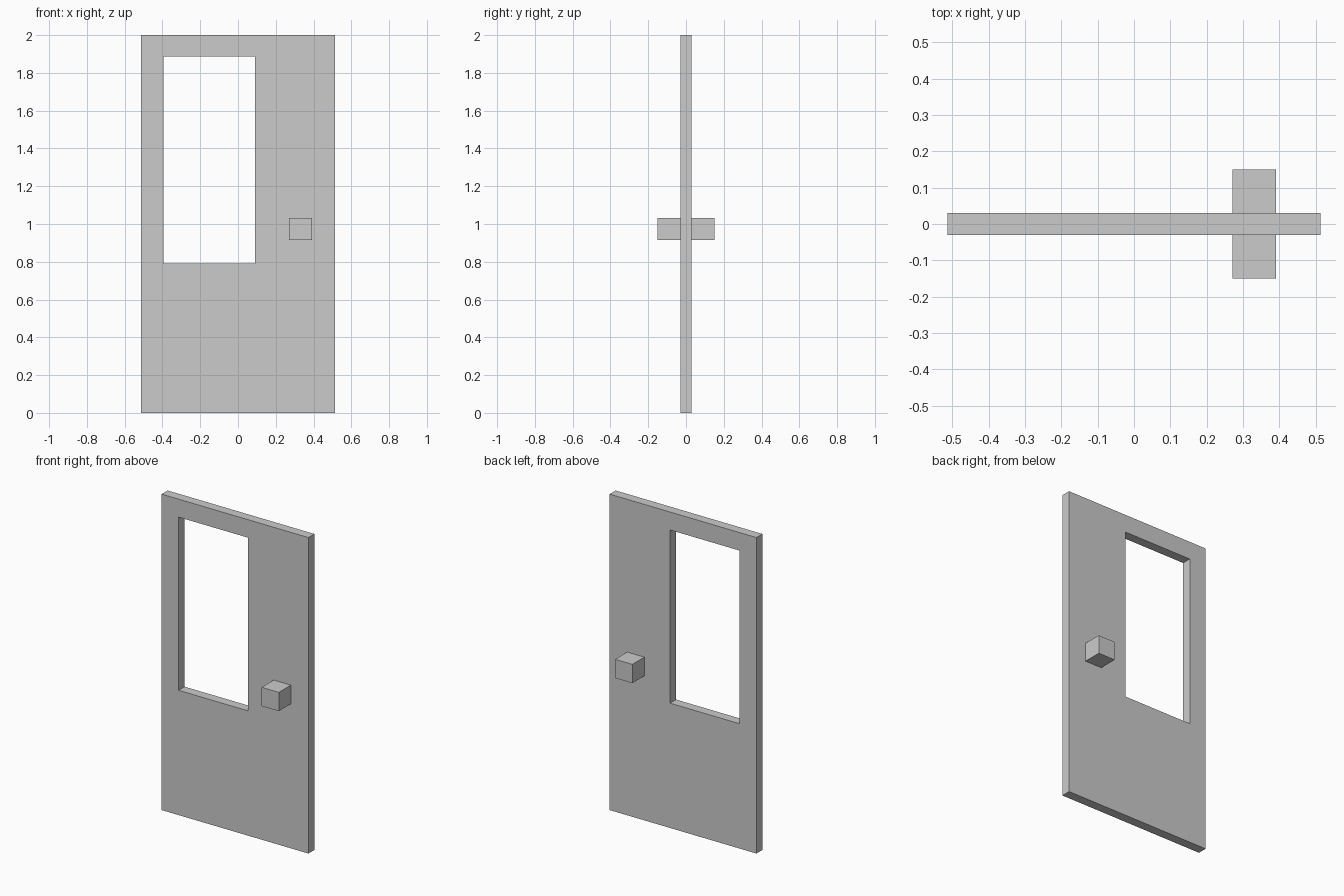
import bpy
import bmesh

if "Cube" in bpy.data.objects:
    bpy.data.objects.remove(bpy.data.objects["Cube"])

HALF_T = 0.03                              # half the door thickness
OUTER = (-0.514, 0.514, 0.0, 2.0)          # x min, x max, z min, z max
WINDOW = (-0.395, 0.09, 0.79, 1.886)
KNOB = (0.271, 0.391, 0.914, 1.033)
KNOB_REACH = 0.15


def add_object(name, bm):
    bmesh.ops.recalc_face_normals(bm, faces=bm.faces)
    mesh = bpy.data.meshes.new(name)
    bm.to_mesh(mesh)
    bm.free()
    obj = bpy.data.objects.new(name, mesh)
    bpy.context.collection.objects.link(obj)
    return obj


def loop(bm, rect, y):
    x0, x1, z0, z1 = rect
    return [bm.verts.new((x, y, z)) for x, z in ((x0, z0), (x1, z0), (x1, z1), (x0, z1))]


def bridge(bm, a, b):
    for i in range(4):
        j = (i + 1) % 4
        bm.faces.new((a[i], a[j], b[j], b[i]))


# Door panel: four rectangular loops bridged into a frame with a window opening
bm = bmesh.new()
loops = [loop(bm, OUTER, -HALF_T), loop(bm, OUTER, HALF_T),
         loop(bm, WINDOW, HALF_T), loop(bm, WINDOW, -HALF_T)]
for k in range(4):
    bridge(bm, loops[k], loops[(k + 1) % 4])
add_object("door_panel", bm)

# Square knobs on both sides
for side, name in ((-1, "front_knob"), (1, "back_knob")):
    bm = bmesh.new()
    base = loop(bm, KNOB, side * HALF_T)
    tip = loop(bm, KNOB, side * KNOB_REACH)
    bridge(bm, base, tip)
    bm.faces.new(base)
    bm.faces.new(tip)
    add_object(name, bm)
